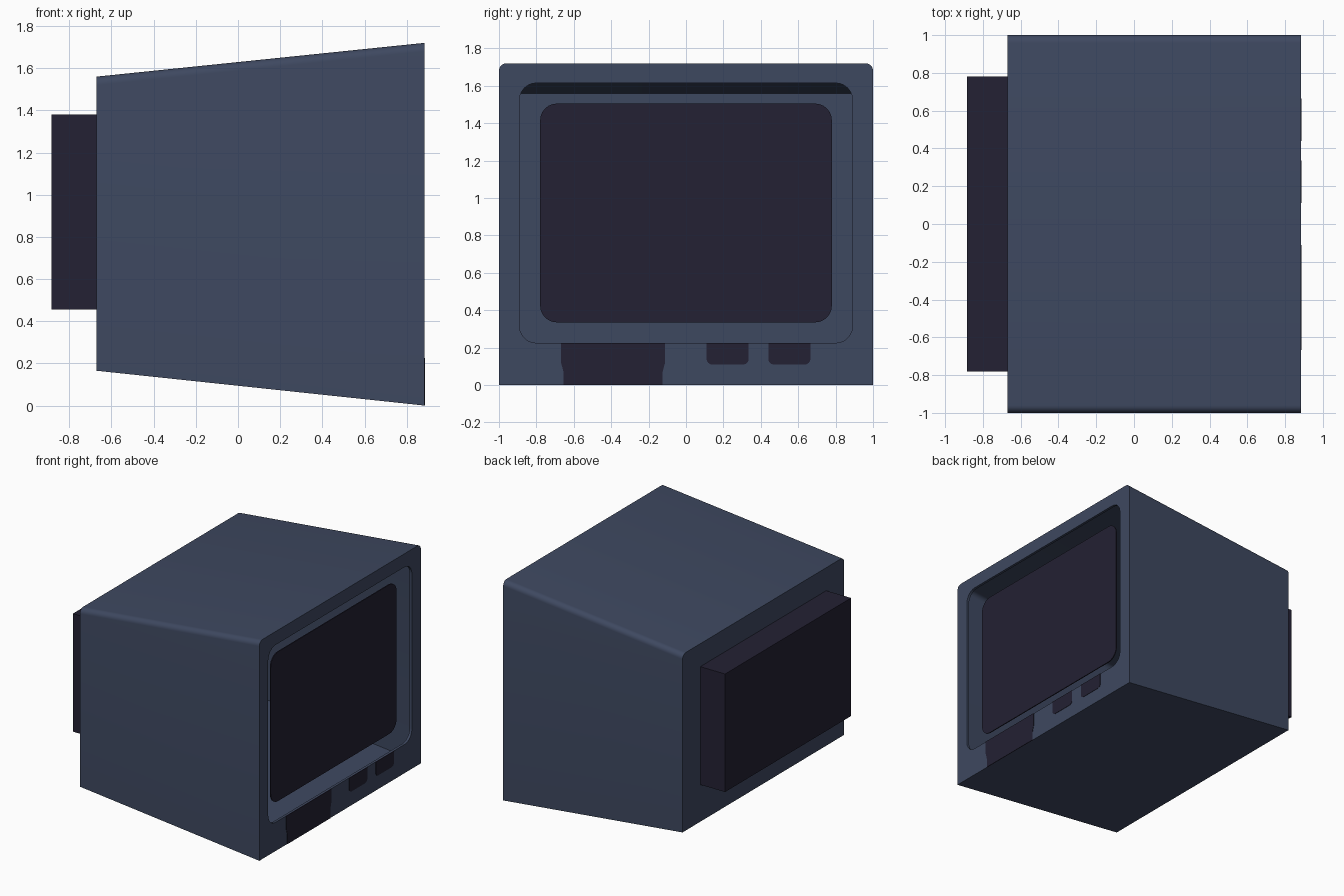
import bpy, bmesh, math

cube = bpy.data.objects.get("Cube")
if cube:
    bpy.data.objects.remove(cube, do_unlink=True)

FRONT, BACK = 0.885, -0.67


def material(name, rgb):
    m = bpy.data.materials.new(name)
    m.use_nodes = True
    m.diffuse_color = (*rgb, 1)
    m.node_tree.nodes["Principled BSDF"].inputs["Base Color"].default_value = (*rgb, 1)
    return m


SLATE = material("slate_blue", (0.048, 0.065, 0.117))
DARK = material("dark_violet", (0.017, 0.015, 0.033))


def outline(y0, y1, z0, z1, r_low, r_top, steps=6):
    """Counter-clockwise rounded rectangle in (y, z)."""
    pts = []
    corners = [(y0, z0, 1, 1, r_low), (y1, z0, -1, 1, r_low),
               (y1, z1, -1, -1, r_top), (y0, z1, 1, -1, r_top)]
    for i, (y, z, sy, sz, r) in enumerate(corners):
        if r == 0:
            pts.append((y, z))
            continue
        for k in range(steps + 1):
            a = math.pi * (1 + i / 2) + math.pi / 2 * k / steps
            pts.append((y + sy * r + r * math.cos(a), z + sz * r + r * math.sin(a)))
    return pts


def ring(bm, pts, x):
    return [bm.verts.new((x, y, z)) for y, z in pts]


def loft(bm, front, back):
    for i in range(len(front)):
        j = (i + 1) % len(front)
        bm.faces.new((front[j], front[i], back[i], back[j]))


def finish(bm, name, mat):
    mesh = bpy.data.meshes.new(name)
    bm.to_mesh(mesh)
    bm.free()
    mesh.materials.append(mat)
    ob = bpy.data.objects.new(name, mesh)
    bpy.context.collection.objects.link(ob)
    bpy.ops.object.select_all(action="DESELECT")
    ob.select_set(True)
    bpy.context.view_layer.objects.active = ob
    bpy.ops.object.shade_smooth_by_angle(angle=math.radians(30))
    return ob


def slab(name, pts, x_front, x_back, mat):
    bm = bmesh.new()
    f, b = ring(bm, pts, x_front), ring(bm, pts, x_back)
    loft(bm, f, b)
    bm.faces.new(f)
    bm.faces.new(b[::-1])
    return finish(bm, name, mat)


# Hollow tapered cabinet with a rounded opening in its front
bm = bmesh.new()
front = ring(bm, outline(-1, 1, 0, 1.72, 0, 0.04), FRONT)
back = ring(bm, outline(-1, 1, 0.165, 1.56, 0, 0.04), BACK)
loft(bm, front, back)
bm.faces.new(back[::-1])
opening = outline(-0.89, 0.89, 0.225, 1.615, 0.09, 0.09)
lip = ring(bm, opening, FRONT)
inner = ring(bm, opening, FRONT - 0.02)
loft(bm, inner, lip)
edges = [bm.edges.get((loop[i - 1], loop[i]))
         for loop in (front, lip) for i in range(len(loop))]
panel = bmesh.ops.triangle_fill(bm, use_beauty=True, edges=edges, normal=(1, 0, 0))
for face in panel["geom"]:
    if isinstance(face, bmesh.types.BMFace):
        face.normal_update()
        if face.normal.x < 0:
            face.normal_flip()
finish(bm, "cabinet", SLATE)

# Screen set just inside the opening
slab("screen", outline(-0.78, 0.78, 0.335, 1.505, 0.09, 0.09),
     FRONT - 0.055, FRONT - 0.063, DARK)

# Housing on the back
slab("rear_housing", outline(-0.78, 0.78, 0.455, 1.38, 0, 0), BACK, -0.885, DARK)

# Buttons below the opening
for name, y0, y1 in (("left_button", 0.11, 0.335), ("right_button", 0.44, 0.665)):
    slab(name, outline(y0, y1, 0.11, 0.225, 0.03, 0), FRONT + 0.003, FRONT - 0.003, DARK)

# Waisted panel reaching the lower edge
half = [(0.265, 0), (0.265, 0.07), (0.278, 0.12), (0.278, 0.225)]
mid = -0.39
slab("lower_panel", [(mid + y, z) for y, z in half] + [(mid - y, z) for y, z in half[::-1]],
     FRONT + 0.003, FRONT - 0.003, DARK)
